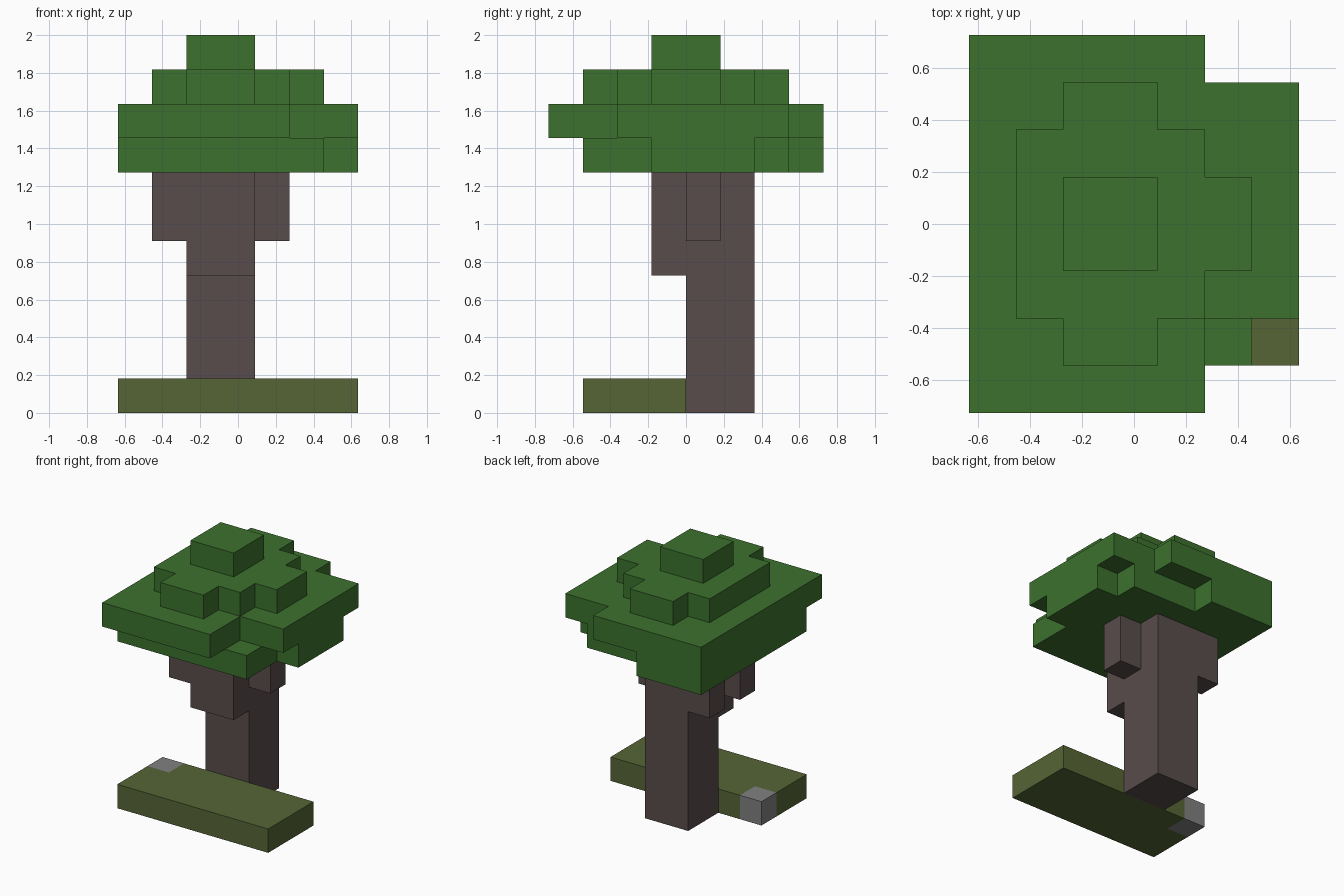
import bpy, bmesh, math
from mathutils import Vector
from itertools import product

if "Cube" in bpy.data.objects:
    bpy.data.objects.remove(bpy.data.objects["Cube"])

U = 2 / 11                          # one block
ORIGIN = Vector((-3.5, -4, 0))      # grid corner, in blocks


def make_material(name, rgb):
    linear = [((c / 255 + 0.055) / 1.055) ** 2.4 for c in rgb] + [1]
    mat = bpy.data.materials.new(name)
    mat.use_nodes = True
    mat.diffuse_color = linear
    bsdf = mat.node_tree.nodes["Principled BSDF"]
    bsdf.inputs["Base Color"].default_value = linear
    bsdf.inputs["Roughness"].default_value = 0.9
    return mat


def box(x, y, z):
    """Set of grid blocks filling the given (start, end) ranges."""
    return set(product(range(*x), range(*y), range(*z)))


def build(name, cells, mat):
    """Skin a set of blocks: outer faces only, flat areas merged."""
    bm = bmesh.new()
    for cell in cells:
        centre = Vector(cell) + ORIGIN + Vector((0.5, 0.5, 0.5))
        for axis, sign in product(range(3), (-1, 1)):
            n = Vector((0, 0, 0))
            n[axis] = sign
            if tuple(int(a + b) for a, b in zip(cell, n)) in cells:
                continue
            u = Vector((0, 0, 0))
            u[(axis + 1) % 3] = 1
            v = n.cross(u)
            corners = (-u - v, u - v, u + v, v - u)
            bm.faces.new([bm.verts.new((centre + (n + c) / 2) * U) for c in corners])
    bmesh.ops.remove_doubles(bm, verts=bm.verts, dist=U / 100)
    bmesh.ops.dissolve_limit(bm, angle_limit=math.radians(1),
                             verts=bm.verts, edges=bm.edges)
    mesh = bpy.data.meshes.new(name)
    bm.to_mesh(mesh)
    bm.free()
    mesh.materials.append(mat)
    obj = bpy.data.objects.new(name, mesh)
    bpy.context.collection.objects.link(obj)
    return obj


leaf_green = make_material("leaf green", (60, 113, 46))
bark_brown = make_material("bark brown", (89, 76, 76))
moss_olive = make_material("moss olive", (86, 101, 53))
stone_grey = make_material("stone grey", (128, 128, 128))

# Ground slab with a stone set in its back corner
stone = box((0, 1), (3, 4), (0, 1))
build("ground_slab", box((0, 7), (1, 4), (0, 1)) - stone, moss_olive)
build("corner_stone", stone, stone_grey)

# Trunk, front bulge and three stub branches
trunk = box((2, 4), (4, 6), (0, 7))
trunk |= box((2, 4), (3, 4), (4, 7))
trunk |= box((4, 5), (4, 5), (5, 7))
for y in (3, 5):
    trunk |= box((1, 2), (y, y + 1), (5, 7))
build("trunk", trunk, bark_brown)

# Foliage, layer by layer from the bottom
foliage = box((0, 6), (1, 7), (7, 8))
foliage |= box((6, 7), (3, 6), (7, 8)) | box((0, 3), (7, 8), (7, 8))
foliage |= box((0, 5), (0, 8), (8, 9)) | box((5, 7), (2, 7), (8, 9))
foliage |= box((1, 5), (2, 6), (9, 10)) | box((2, 4), (1, 7), (9, 10))
foliage |= box((5, 6), (3, 5), (9, 10))
foliage |= box((2, 4), (3, 5), (10, 11))
build("foliage", foliage, leaf_green)
